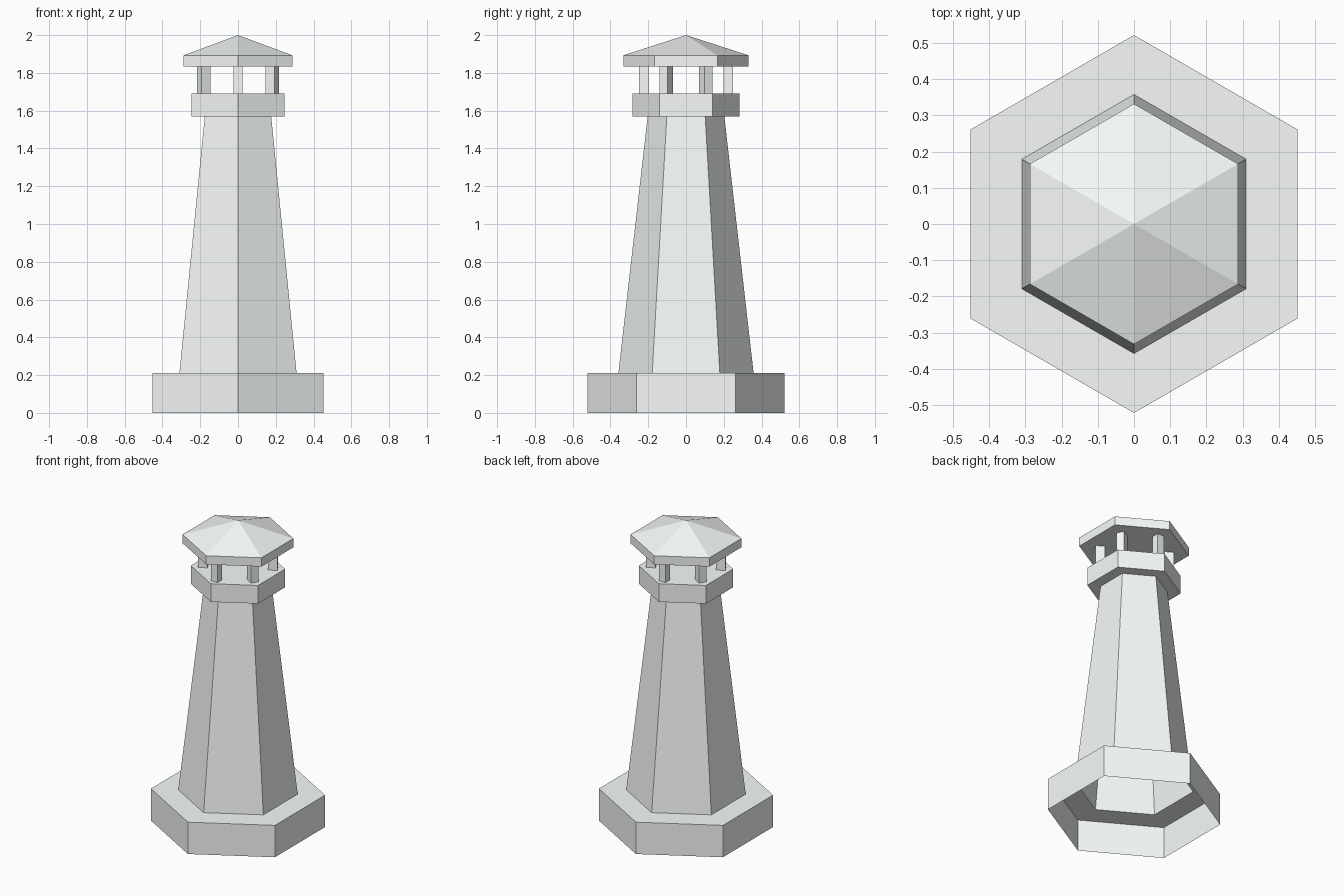
import bpy, bmesh
from math import radians, cos, sin, tau
from mathutils import Matrix, Vector

if "Cube" in bpy.data.objects:
    bpy.data.objects.remove(bpy.data.objects["Cube"])

SIDES = 6

# Pale stone colour
stone = bpy.data.materials.new("pale_stone")
stone.diffuse_color = (0.93, 0.97, 0.95, 1)
stone.use_nodes = True
stone.node_tree.nodes["Principled BSDF"].inputs["Base Color"].default_value = stone.diffuse_color


def finish(name, bm):
    mesh = bpy.data.meshes.new(name)
    bm.to_mesh(mesh)
    bm.free()
    mesh.materials.append(stone)
    obj = bpy.data.objects.new(name, mesh)
    bpy.context.collection.objects.link(obj)
    return obj


def hex_shell(name, profile, cap_bottom=False, cap_top=False, apex=None):
    """Six-sided shell through (radius, z) rings, corners on the y axis."""
    bm = bmesh.new()
    rings = []
    for r, z in profile:
        angles = [radians(90) + tau * i / SIDES for i in range(SIDES)]
        rings.append([bm.verts.new((r * cos(a), r * sin(a), z)) for a in angles])
    for low, high in zip(rings, rings[1:]):
        for i in range(SIDES):
            j = (i + 1) % SIDES
            bm.faces.new((low[i], low[j], high[j], high[i]))
    if cap_bottom:
        bm.faces.new(rings[0][::-1])
    if cap_top:
        bm.faces.new(rings[-1])
    if apex is not None:
        tip = bm.verts.new((0, 0, apex))
        for i in range(SIDES):
            bm.faces.new((rings[-1][i], rings[-1][(i + 1) % SIDES], tip))
    return finish(name, bm)


# Hollow plinth, tapered tower and gallery as one shell, open underneath
hex_shell("tower", [(0.522, 0), (0.522, 0.21), (0.358, 0.21), (0.203, 1.57),
                    (0.283, 1.57), (0.283, 1.69)], cap_top=True)

# Lantern roof with a short rim
hex_shell("roof", [(0.332, 1.835), (0.332, 1.893)], cap_bottom=True, apex=2.0)

# Lantern posts, one at each corner; front and back ones sit slightly further out
for k in range(SIDES):
    radius, depth = (0.224, 0.05) if k % 3 == 0 else (0.209, 0.057)
    bm = bmesh.new()
    turn = Matrix.Rotation(radians(90) + tau * k / SIDES, 4, 'Z')
    place = turn @ Matrix.Translation((radius, 0, 1.7625))
    bmesh.ops.create_cube(bm, size=1, matrix=place @ Matrix.Diagonal(
        Vector((depth, 0.048, 0.145, 1))))
    finish(f"lantern_post_{k + 1}", bm)
